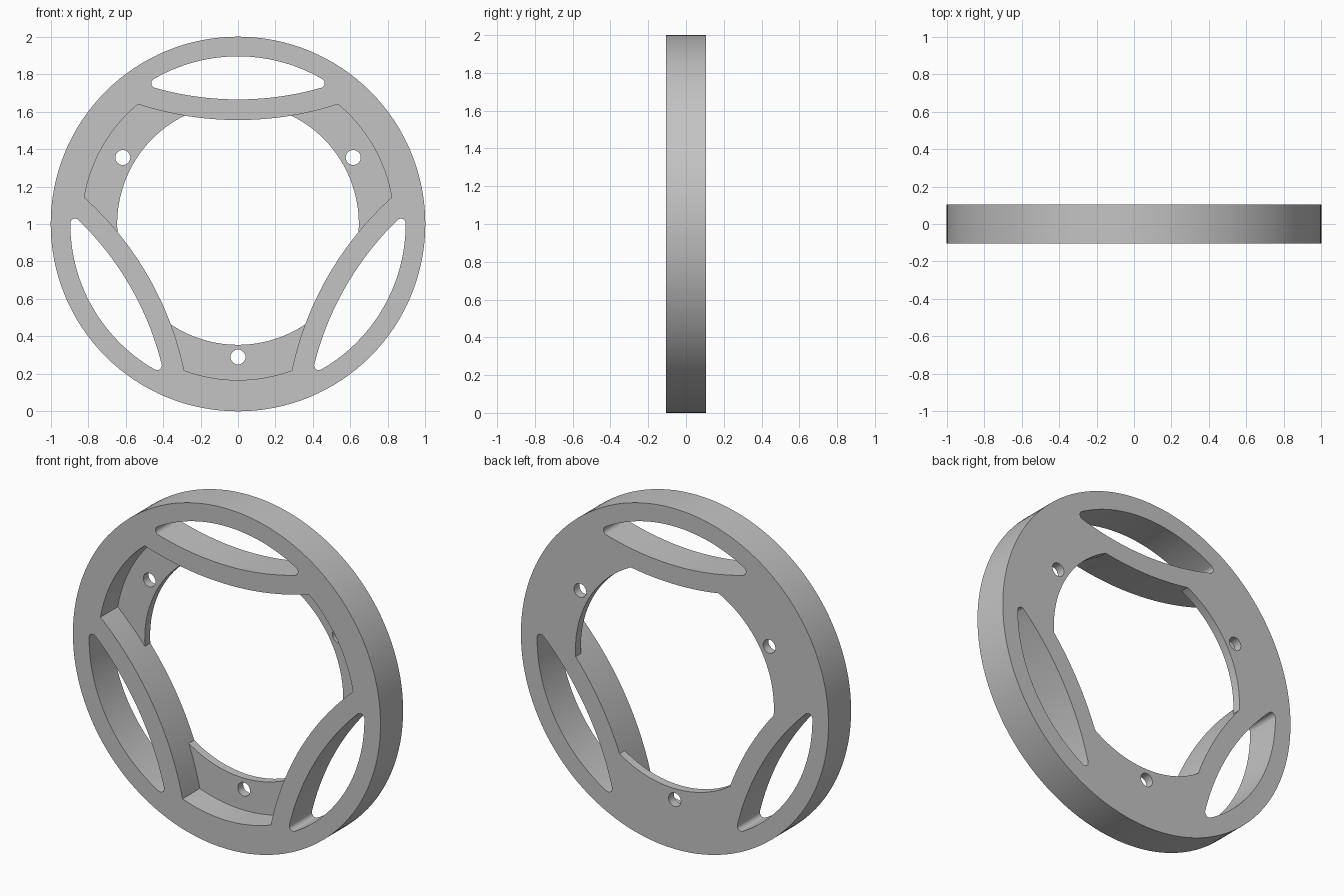
import bpy, bmesh
from math import radians, degrees, sin, cos, atan2, asin, sqrt, hypot

cube = bpy.data.objects.get("Cube")
if cube:
    bpy.data.objects.remove(cube)

# Main dimensions
FRONT, FLOOR, BACK = -0.105, 0.055, 0.105
POCKET_R, BORE_R, SLOT_R = 0.833, 0.645, 0.895
BAR_D, BAR_R, SLOT_BAR_R = 2.281, 1.726, 1.616   # curved bars bow inward
TIP_R = 0.025
HOLE_AT, HOLE_R = 0.71, 0.04


def arc(cx, cz, r, a0, a1, n):
    """Points on an arc in degrees, leaving out the last one."""
    return [(cx + r * cos(radians(a0 + (a1 - a0) * i / n)),
             cz + r * sin(radians(a0 + (a1 - a0) * i / n))) for i in range(n)]


def turn(points, angle):
    c, s = cos(radians(angle)), sin(radians(angle))
    return [(x * c - z * s, x * s + z * c) for x, z in points]


def meet(r, bar_r):
    """Where a circle about the hub crosses a bar circle."""
    z = (r * r + BAR_D ** 2 - bar_r ** 2) / (2 * BAR_D)
    return sqrt(r * r - z * z), z


def corner(r):
    x, z = meet(r, BAR_R)
    return degrees(asin(x / BAR_R)), degrees(atan2(z, x))


bar_out, hub_out = corner(POCKET_R)
bar_in, hub_in = corner(BORE_R)

# Profiles of one third of the wheel
wing_l = arc(0, BAR_D, BAR_R, -90 - bar_out, -90 - bar_in, 10)
middle = arc(0, BAR_D, BAR_R, -90 - bar_in, -90 + bar_in, 20)
wing_r = arc(0, BAR_D, BAR_R, -90 + bar_in, -90 + bar_out, 10)
pocket_arc = arc(0, 0, POCKET_R, hub_out, 60 - hub_out, 16)
bore_arc = arc(0, 0, BORE_R, hub_in, 60 - hub_in, 24)
bore_back = arc(0, 0, BORE_R, 60 - hub_in, hub_in, 24)
hole = turn(arc(HOLE_AT, 0, HOLE_R, 0, 360, 24), 30)

# Lens-shaped slot with rounded tips
tx, tz = meet(SLOT_R - TIP_R, SLOT_BAR_R - TIP_R)
sweep = degrees(asin(tx / hypot(tx, BAR_D - tz)))
tip = degrees(atan2(tz, tx))
slot = (arc(0, BAR_D, SLOT_BAR_R, -90 - sweep, -90 + sweep, 28)
        + arc(tx, tz, TIP_R, -90 + sweep, tip, 10)
        + arc(0, 0, SLOT_R, tip, 180 - tip, 28)
        + arc(-tx, tz, TIP_R, 180 - tip, 270 - sweep, 10))

# Whole loops, repeated round the hub
turns = (0, -120, -240)
rim = arc(0, 0, 1, 0, 360, 128)
pocket_loop, bore_loop, slots, holes, floors = [], [], [], [], []
for t in turns:
    pocket_loop += turn(wing_l + middle + wing_r + pocket_arc, t)
    bore_loop += turn(middle + bore_arc, t)
    slots.append(turn(slot, t))
    holes.append(turn(hole, t))
    floors.append(turn(wing_r + pocket_arc + turn(wing_l, -120) + bore_back, t))

bm = bmesh.new()


def ring(points, y):
    return [bm.verts.new((x, y, z + 1)) for x, z in points]


def wall(points, y0, y1):
    a, b = ring(points, y0), ring(points, y1)
    for i in range(len(a)):
        j = (i + 1) % len(a)
        bm.faces.new((a[i], a[j], b[j], b[i]))


def cap(loops, y):
    edges = []
    for points in loops:
        v = ring(points, y)
        edges += [bm.edges.new((v[i - 1], v[i])) for i in range(len(v))]
    bmesh.ops.triangle_fill(bm, edges=edges, use_beauty=True, normal=(0, -1, 0))


# Front and back faces
cap([rim, pocket_loop] + slots, FRONT)
cap([rim, bore_loop] + slots + holes, BACK)
# Pocket floors
for outline, bolt in zip(floors, holes):
    cap([outline, bolt], FLOOR)
    wall(bolt, FLOOR, BACK)
# Rim, slot, pocket and bore walls
for loop in [rim] + slots:
    wall(loop, FRONT, BACK)
wall(pocket_loop, FRONT, FLOOR)
wall(bore_loop, FLOOR, BACK)

bmesh.ops.remove_doubles(bm, verts=bm.verts[:], dist=0.0001)
bmesh.ops.recalc_face_normals(bm, faces=bm.faces[:])
mesh = bpy.data.meshes.new("wheel_ring")
bm.to_mesh(mesh)
bm.free()
wheel = bpy.data.objects.new("wheel_ring", mesh)
bpy.context.collection.objects.link(wheel)

# Single grey material
grey = bpy.data.materials.new("plain_grey")
grey.use_nodes = True
colour = (0.55, 0.55, 0.55, 1)
grey.diffuse_color = colour
grey.node_tree.nodes["Principled BSDF"].inputs["Base Color"].default_value = colour
mesh.materials.append(grey)

# Smooth curved walls, keep the rims crisp
bpy.ops.object.select_all(action='DESELECT')
wheel.select_set(True)
bpy.context.view_layer.objects.active = wheel
bpy.ops.object.shade_smooth_by_angle(angle=radians(30))
